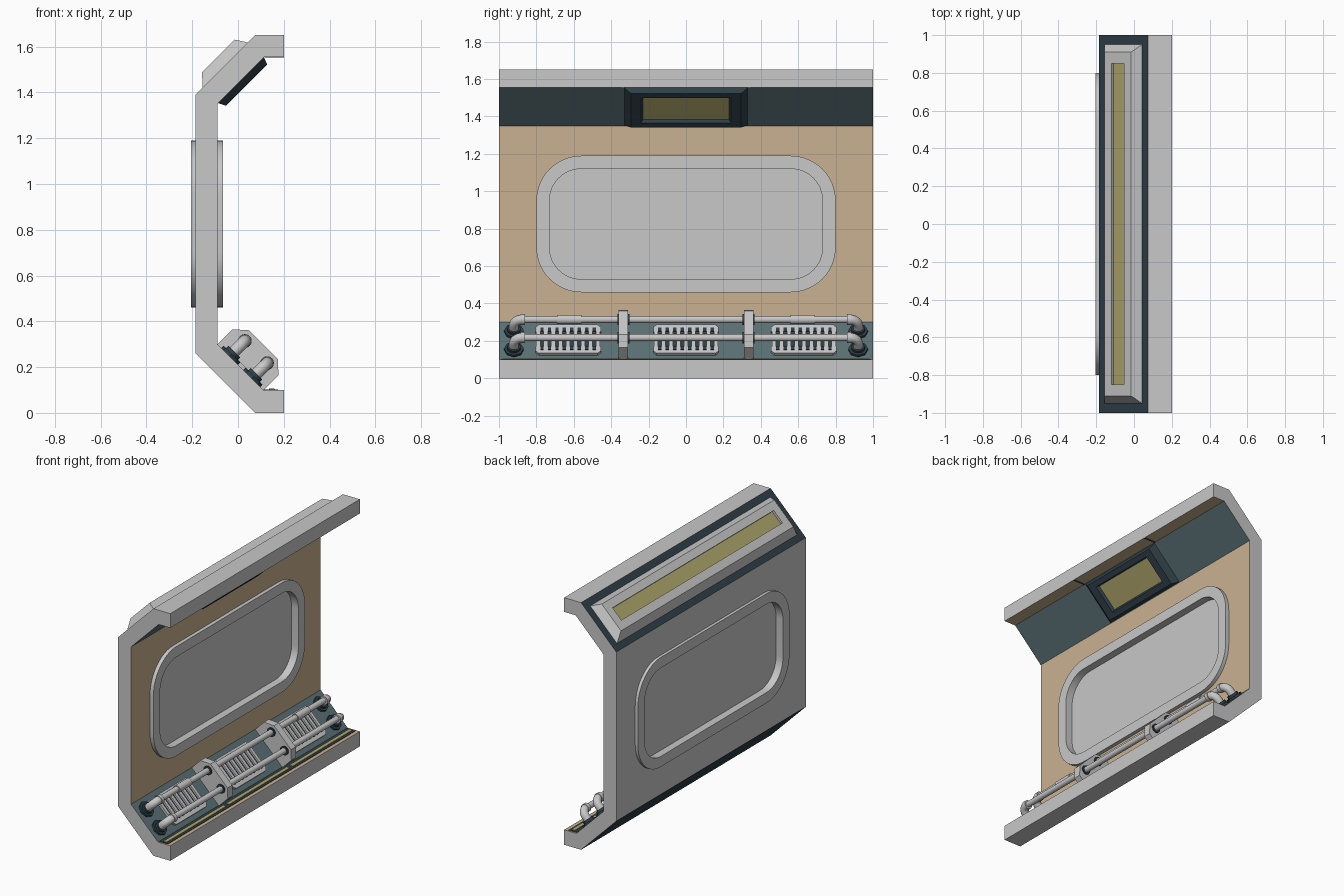
import bpy, bmesh, math
from mathutils import Matrix, Vector

if "Cube" in bpy.data.objects:
    bpy.data.objects.remove(bpy.data.objects["Cube"])


def material(name, rgb):
    m = bpy.data.materials.new(name)
    m.diffuse_color = (*rgb, 1)
    m.use_nodes = True
    m.node_tree.nodes["Principled BSDF"].inputs["Base Color"].default_value = m.diffuse_color
    return m


GREY = material("light grey", (0.58, 0.58, 0.58))
TAN = material("tan", (0.584, 0.44, 0.283))
TEAL = material("teal", (0.105, 0.165, 0.18))
NAVY = material("dark navy", (0.028, 0.05, 0.064))
YELLOW = material("lamp yellow", (0.434, 0.386, 0.15))


def frame(origin, s, u):
    """Local (along slope, y, outward) to world."""
    s, u = Vector(s).normalized(), Vector(u).normalized()
    return Matrix(((s.x, 0, u.x, origin[0]), (0, 1, 0, 0),
                   (s.z, 0, u.z, origin[2]), (0, 0, 0, 1)))


WORLD = Matrix.Identity(4)
LOW = frame((-0.09, 0, 0.30), (1, 0, -1), (1, 0, 1))       # inner lower slope
HIGH = frame((0.115, 0, 1.555), (-1, 0, -1), (1, 0, -1))   # inner upper slope
ROOF = frame((-0.185, 0, 1.39), (1, 0, 1), (-1, 0, 1))     # outer upper slope


def loft(name, rings, mats, space=WORLD, closed=False, band_mats=None, cap_mats=(0, 0)):
    """Bridge successive rings of points; cap the ends or close the loop."""
    bm = bmesh.new()
    vs = [[bm.verts.new(space @ Vector(p)) for p in r] for r in rings]
    n = len(vs[0])
    pairs = list(zip(vs, vs[1:])) + ([(vs[-1], vs[0])] if closed else [])
    for a, b in pairs:
        for i in range(n):
            f = bm.faces.new((a[i], a[(i + 1) % n], b[(i + 1) % n], b[i]))
            f.material_index = band_mats[i] if band_mats else 0
    if not closed:
        for ring, mi in ((vs[0], cap_mats[0]), (vs[-1], cap_mats[1])):
            bm.faces.new(ring).material_index = mi
    bmesh.ops.recalc_face_normals(bm, faces=bm.faces)
    me = bpy.data.meshes.new(name)
    bm.to_mesh(me)
    bm.free()
    ob = bpy.data.objects.new(name, me)
    bpy.context.collection.objects.link(ob)
    for m in mats:
        me.materials.append(m)
    return ob


def smooth(ob):
    bpy.ops.object.select_all(action='DESELECT')
    ob.select_set(True)
    bpy.context.view_layer.objects.active = ob
    bpy.ops.object.shade_smooth_by_angle(angle=math.radians(35))
    return ob


def rect(s0, s1, y0, y1, u):
    return [(s0, y0, u), (s1, y0, u), (s1, y1, u), (s0, y1, u)]


def box(name, s0, s1, y0, y1, u0, u1, mat, space=WORLD):
    return loft(name, [rect(s0, s1, y0, y1, u0), rect(s0, s1, y0, y1, u1)], [mat], space)


def rounded(hy, z0, z1, r, x, seg=12):
    pts = []
    for k, (cy, cz) in enumerate(((hy - r, z1 - r), (r - hy, z1 - r), (r - hy, z0 + r), (hy - r, z0 + r))):
        for i in range(seg + 1):
            a = math.pi / 2 * (k + i / seg)
            pts.append((x, cy + r * math.cos(a), cz + r * math.sin(a)))
    return pts


def disc_y(s, u, y, r, n=16):
    return [(s + r * math.cos(2 * math.pi * i / n), y, u + r * math.sin(2 * math.pi * i / n)) for i in range(n)]


def disc_u(s, y, u, r, n=16):
    return [(s + r * math.cos(2 * math.pi * i / n), y + r * math.sin(2 * math.pi * i / n), u) for i in range(n)]


# Wall shell: extruded profile, coloured per side
profile = [(0.2, 0), (0.075, 0), (-0.185, 0.26), (-0.185, 1.39), (0.075, 1.65), (0.2, 1.65),
           (0.2, 1.555), (0.115, 1.555), (-0.09, 1.35), (-0.09, 0.30), (0.11, 0.10), (0.2, 0.10)]
side_mats = [0, 3, 0, 3, 0, 0, 1, 2, 1, 2, 1, 0]
shell = loft("wall_shell", [[(x, y, z) for x, z in profile] for y in (-1, 1)],
             [GREY, TAN, TEAL, NAVY], band_mats=side_mats)

# Window opening cut through the shell
cutter = loft("window_cutter", [rounded(0.765, 0.495, 1.155, 0.205, x) for x in (-0.3, 0.0)], [GREY])
mod = shell.modifiers.new("window_hole", 'BOOLEAN')
mod.object, mod.operation, mod.solver = cutter, 'DIFFERENCE', 'EXACT'
bpy.context.view_layer.objects.active = shell
bpy.ops.object.modifier_apply(modifier=mod.name)
bpy.data.objects.remove(cutter)

# Window rim and pane
outer, inner = (0.8, 0.46, 1.19, 0.24), (0.73, 0.53, 1.12, 0.17)
smooth(loft("window_rim", [rounded(*outer, -0.205), rounded(*outer, -0.065),
                           rounded(*inner, -0.065), rounded(*inner, -0.205)], [GREY], closed=True))
loft("window_pane", [rounded(*inner, x) for x in (-0.155, -0.115)], [GREY])

# Outer roof lamp: tapered housing with recessed lit strip
loft("roof_lamp", [rect(0.042, 0.322, -0.95, 0.95, -0.01), rect(0.042, 0.322, -0.95, 0.95, 0.0),
                   rect(0.09, 0.29, -0.91, 0.91, 0.05),
                   rect(0.145, 0.237, -0.85, 0.85, 0.05), rect(0.145, 0.237, -0.85, 0.85, 0.035)],
     [GREY, YELLOW], ROOF, cap_mats=(0, 1))

# Inner display: tapered dark housing with recessed screen
loft("display", [rect(0.0, 0.288, -0.335, 0.335, -0.005), rect(0.015, 0.27, -0.295, 0.295, 0.032),
                 rect(0.048, 0.236, -0.24, 0.24, 0.032), rect(0.056, 0.228, -0.23, 0.23, 0.014)],
     [NAVY, YELLOW], HIGH, cap_mats=(0, 1))

# Ceiling seams, floor trough and floor light strips
for sy in (-1, 1):
    box("ceiling_seam", 0.115, 0.2, sy * 0.338 - 0.005, sy * 0.338 + 0.005, 1.552, 1.557, NAVY)
box("floor_trough", 0.112, 0.175, -0.99, 0.99, 0.098, 0.103, NAVY)
for y0, y1 in ((-0.98, -0.35), (-0.32, 0.32), (0.35, 0.98)):
    box("floor_light", 0.135, 0.16, y0, y1, 0.1, 0.107, YELLOW)

# Vents: dark backing, two chamfered rails and a row of bars
for cy in (-0.63, 0, 0.63):
    box("vent_backing", 0.05, 0.235, cy - 0.16, cy + 0.16, 0, 0.004, NAVY, LOW)
    for s_edge, s_in in ((0.035, 0.085), (0.25, 0.2)):
        d = math.copysign(0.018, s_in - s_edge)
        outline = [(s_edge, cy - 0.157), (s_edge + d, cy - 0.175), (s_in, cy - 0.175),
                   (s_in, cy + 0.175), (s_edge + d, cy + 0.175), (s_edge, cy + 0.157)]
        loft("vent_rail", [[(s, y, u) for s, y in outline] for u in (0, 0.016)], [GREY], LOW)
        for i in range(8):   # slot ends cut into the rail
            y = cy - 0.14 + i * 0.04
            e = s_in - d * 1.4
            box("vent_slot", min(e, s_in), max(e, s_in), y - 0.009, y + 0.009, 0.01, 0.018, NAVY, LOW)
    for i in range(9):
        y = cy - 0.16 + i * 0.04
        box("vent_bar", 0.08, 0.205, y - 0.011, y + 0.011, 0, 0.016, GREY, LOW)

# Pipes with elbows, couplings, grommets and wall flanges
U = 0.095
for s in (0.075, 0.212):
    smooth(loft("pipe", [disc_y(s, U, y, 0.019) for y in (-0.88, 0.88)], [GREY], LOW))
    for sy in (-1, 1):
        # elbow: quarter bend from along the wall to into the wall
        rings = []
        for i in range(9):
            a = math.pi / 2 * i / 8
            cy, cu, rad = 0.875, U - 0.045, 0.045
            ring = []
            for k in range(16):
                b = 2 * math.pi * k / 16
                q = rad + 0.026 * math.sin(b)
                ring.append((s + 0.026 * math.cos(b), sy * (cy + q * math.sin(a)), cu + q * math.cos(a)))
            rings.append(ring)
        rings.append([(p[0], p[1], 0.0) for p in rings[-1]])
        smooth(loft("pipe_elbow", rings, [GREY], LOW))
        smooth(loft("elbow_collar", [disc_y(s, U, sy * y, 0.029) for y in (0.86, 0.885)], [GREY], LOW))
        loft("wall_flange", [disc_u(s, sy * 0.92, u, 0.052, 8) for u in (0, 0.014)], [NAVY], LOW)
        smooth(loft("flange_collar", [disc_u(s, sy * 0.92, u, 0.036) for u in (0.01, 0.03)], [NAVY], LOW))
        smooth(loft("bracket_grommet", [disc_y(s, U, sy * y, 0.03) for y in (0.303, 0.367)], [NAVY], LOW))
        if s < 0.1:
            smooth(loft("pipe_coupling", [disc_y(s, U, sy * y, 0.025) for y in (0.56, 0.69)], [GREY], LOW))

# Pipe brackets: chamfered plates standing on the slope
plate = [(0.0, 0), (0.0, 0.092), (0.055, 0.141), (0.233, 0.141), (0.285, 0.092), (0.285, 0)]
for sy in (-1, 1):
    loft("pipe_bracket", [[(s, sy * y, u) for s, u in plate] for y in (0.31, 0.36)], [GREY], LOW)
